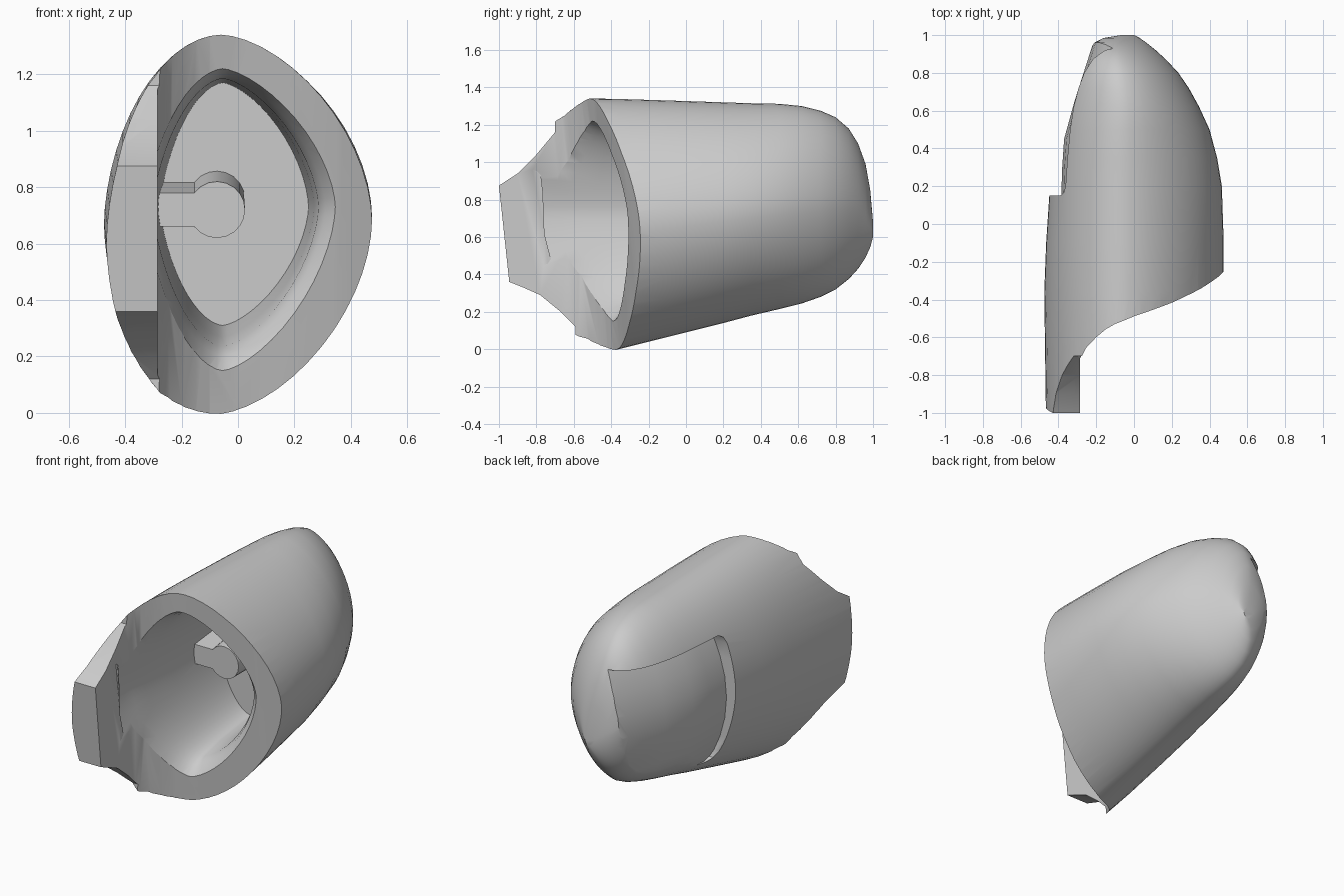
import bpy, bmesh, math

if "Cube" in bpy.data.objects:
    bpy.data.objects.remove(bpy.data.objects["Cube"])

TAU = 2 * math.pi


def loft(name, rings):
    """Solid skinned through equal-length closed rings, capped at both ends."""
    bm = bmesh.new()
    loops = [[bm.verts.new(p) for p in ring] for ring in rings]
    n = len(loops[0])
    for a, b in zip(loops, loops[1:]):
        for i in range(n):
            j = (i + 1) % n
            bm.faces.new((a[i], a[j], b[j], b[i]))
    bm.faces.new(loops[0][::-1])
    bm.faces.new(loops[-1])
    bmesh.ops.recalc_face_normals(bm, faces=bm.faces)
    me = bpy.data.meshes.new(name)
    bm.to_mesh(me)
    bm.free()
    ob = bpy.data.objects.new(name, me)
    bpy.context.collection.objects.link(ob)
    return ob


def lens(left, right, lo, hi, apex, power, mid=None, n=56):
    """Rounded lens outline in x,z whose tips sit at x = apex."""
    mid = (lo + hi) / 2 if mid is None else mid
    pts = []
    for i in range(n):
        c, s = math.cos(TAU * i / n), math.sin(TAU * i / n)
        u = math.copysign(abs(c) ** (2 / power), c)
        v = math.copysign(abs(s) ** (2 / power), s)
        base = (left + right) / 2
        x = base + u * (right - left) / 2 + (apex - base) * v * v
        z = mid + v * ((hi - mid) if v > 0 else (mid - lo))
        pts.append((x, z))
    return pts


def combine(target, tool, operation):
    mod = target.modifiers.new(operation, 'BOOLEAN')
    mod.operation, mod.solver, mod.object = operation, 'EXACT', tool
    bpy.context.view_layer.objects.active = target
    bpy.ops.object.modifier_apply(modifier=mod.name)
    bpy.data.objects.remove(tool, do_unlink=True)


def table(keys, t):
    """Piecewise-linear lookup."""
    for (a, va), (b, vb) in zip(keys, keys[1:]):
        if t <= b:
            return va + (vb - va) * (t - a) / (b - a)
    return keys[-1][1]


# Outer body: y, left, right, bottom, top, tip x
STATIONS = [
    (-1.1, -.465, .47, -.17, 1.35, -.06),
    (-.36, -.475, .475, 0, 1.338, -.06),
    (-.1, -.465, .475, .065, 1.33, -.06),
    (.2, -.445, .465, .14, 1.32, -.06),
    (.35, -.43, .44, .18, 1.315, -.06),
    (.5, -.41, .40, .215, 1.312, -.06),
    (.62, -.39, .345, .245, 1.30, -.06),
    (.72, -.36, .29, .28, 1.275, -.07),
    (.80, -.33, .235, .32, 1.24, -.08),
    (.87, -.29, .17, .375, 1.18, -.09),
    (.92, -.255, .115, .43, 1.10, -.09),
    (.96, -.21, .065, .49, .99, -.08),
    (.985, -.16, .03, .545, .85, -.06),
    (1.0, -.07, .0, .6, .68, -.03),
]
body = loft("shell_body", [
    [(x, y, z) for x, z in lens(l, r, lo, hi, ap, 1.78)]
    for y, l, r, lo, hi, ap in STATIONS])

# Curved, slightly tilted front rim
RIM = [(-.285, -.66), (-.25, -.59), (-.2, -.535), (-.15, -.49), (-.1, -.46),
       (0, -.42), (.1, -.39), (.2, -.36), (.35, -.305), (.47, -.25), (.6, -.19)]
outline = [(-.285, -1.6)] + RIM + [(.6, -1.6)]
combine(body, loft("rim_cutter", [
    [(x, y - .104 * (z - .67), z) for x, y in outline] for z in (-.5, 1.6)]),
    'DIFFERENCE')

# Side profile of the projecting flap
FLAP = [(-1.4, -.4), (-.59, -.4), (-.59, .12), (-.67, .2), (-.78, .29), (-.87, .33),
        (-.945, .36), (-1, .875), (-.9, .94), (-.8, 1.04), (-.7, 1.16), (-.7, 1.5), (-1.4, 1.5)]
combine(body, loft("flap_cutter", [
    [(x, y, z) for y, z in FLAP] for x in (-.8, .8)]), 'DIFFERENCE')

# Cavity: t (0 at rim, 1 at back wall), left, right, bottom, top
BACK = .2
CAVITY = [(-.15, -.335, .37, .10, 1.245), (0, -.325, .345, .15, 1.22),
          (.08, -.315, .31, .20, 1.20), (.2, -.30, .285, .235, 1.185),
          (.5, -.29, .27, .27, 1.18), (1, -.275, .25, .31, 1.17)]
rings = []
for t, l, r, lo, hi in CAVITY:
    ring = []
    for x, z in lens(l, r, lo, hi, -.055, 1.6, .73):
        front = table(RIM, max(x, -.285)) - .104 * (z - .67)
        ring.append((x, front + (BACK - front) * t, z))
    rings.append(ring)
combine(body, loft("cavity_cutter", rings), 'DIFFERENCE')

# Shallow recess on the left side, floor following the body curve
rings = []
for z, y0 in ((.26, .2), (.28, .165), (.32, .15), (.42, .15), (.54, .15), (.67, .15),
              (.8, .15), (.92, .15), (1.01, .15), (1.05, .165), (1.07, .2)):
    bulge = .115 * ((z - .67) / .4) ** 2
    floor = [(-.385, y0), (-.38, .3), (-.37, .45), (-.315, .65), (-.235, .9), (-.17, 1.1)]
    rings.append([(-.8, y0, z)] + [(x + bulge, y, z) for x, y in floor] + [(-.8, 1.1, z)])
combine(body, loft("recess_cutter", rings), 'DIFFERENCE')

# Keyhole-shaped boss on the cavity's back wall
key = [(-.33, .78), (-.155, .78)]
key += [(-.075 + .1 * math.cos(a), .72 + .1 * math.sin(a))
        for a in [math.radians(142 - 284 * i / 16) for i in range(17)]]
key += [(-.155, .66), (-.33, .66)]
combine(body, loft("keyhole_boss", [
    [(x, y, z + (lift if z > .72 else 0)) for x, z in key]
    for y, lift in ((-.03, 0), (BACK + .05, .045))]), 'UNION')

# Smooth shading with crisp cut edges
bpy.ops.object.select_all(action='DESELECT')
body.select_set(True)
bpy.context.view_layer.objects.active = body
bpy.ops.object.shade_smooth_by_angle(angle=math.radians(32))
